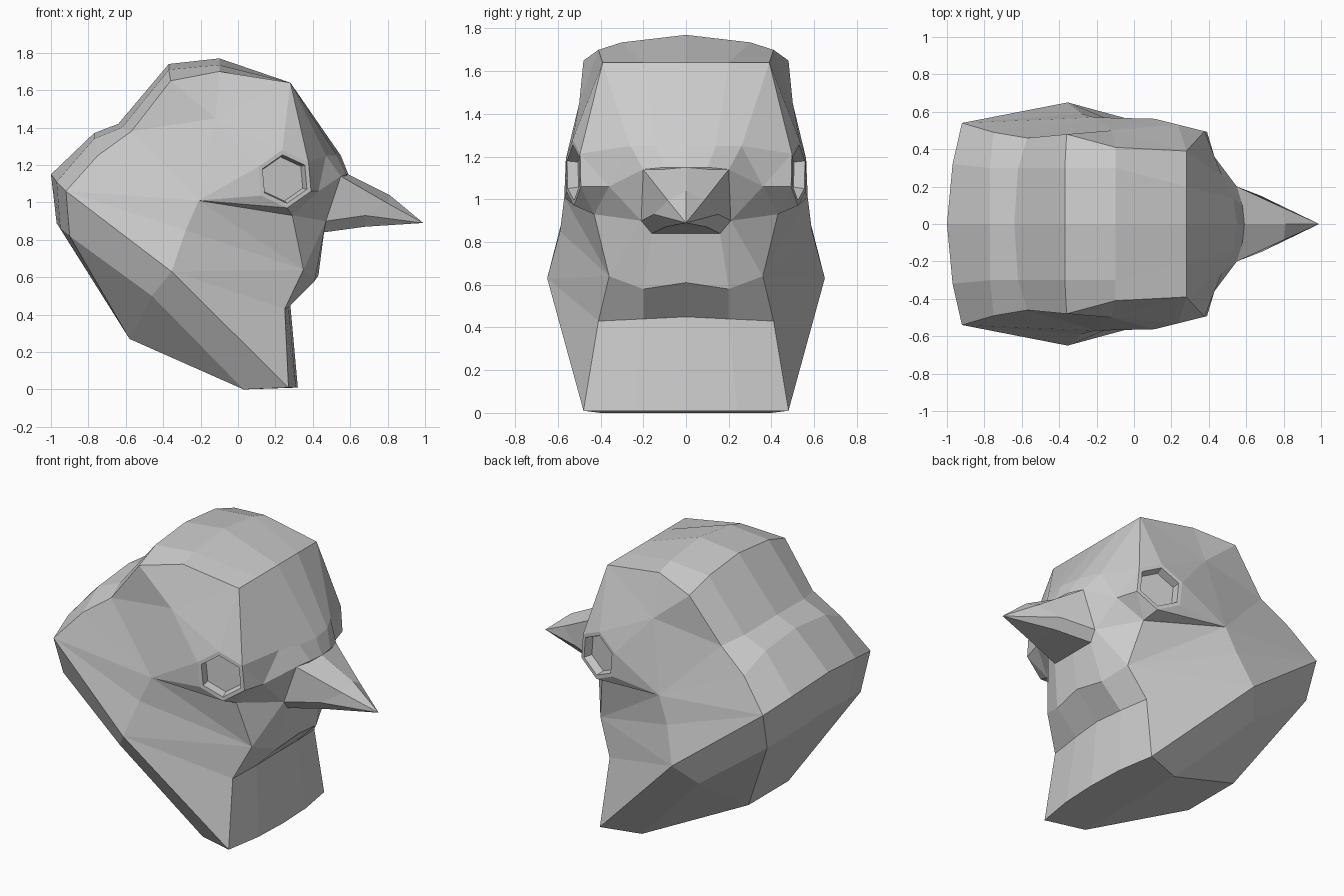
import bpy, bmesh, math
from mathutils import Vector

default_cube = bpy.data.objects.get("Cube")
if default_cube:
    bpy.data.objects.remove(default_cube, do_unlink=True)

# One plain clay colour
clay = bpy.data.materials.new("light_grey_clay")
clay.use_nodes = True
clay.diffuse_color = (0.6, 0.6, 0.6, 1)
clay.node_tree.nodes["Principled BSDF"].inputs["Base Color"].default_value = clay.diffuse_color


def build_mirrored(name, faces, sockets=()):
    """Make a flat-shaded mesh from half-side polygons, mirrored over y = 0."""
    bm = bmesh.new()
    socket_faces = []
    for side in (1, -1):
        for index, polygon in enumerate(faces):
            points = [Vector((x, side * y, z)) for x, y, z in polygon]
            face = bm.faces.new([bm.verts.new(point) for point in points])
            if index in sockets:
                socket_faces.append(face)
    bmesh.ops.remove_doubles(bm, verts=bm.verts[:], dist=0.0005)
    bmesh.ops.recalc_face_normals(bm, faces=bm.faces[:])
    # Eye sockets: a flat rim, then a sunken floor
    if socket_faces:
        bmesh.ops.inset_individual(bm, faces=socket_faces, thickness=0.025)
        bmesh.ops.inset_individual(bm, faces=socket_faces, thickness=0.012, depth=-0.05)
    mesh = bpy.data.meshes.new(name)
    bm.to_mesh(mesh)
    bm.free()
    mesh.materials.append(clay)
    obj = bpy.data.objects.new(name, mesh)
    bpy.context.collection.objects.link(obj)
    return obj


def strip(rows):
    """Quads between neighbouring rows of points."""
    quads = []
    for first, second in zip(rows, rows[1:]):
        for i in range(len(first) - 1):
            quads.append([first[i], first[i + 1], second[i + 1], second[i]])
    return quads


# Rows round the head: centre line, halfway point, side edge
rows = {
    "crown_front": ((.28, 0, 1.64), (.28, .2, 1.64), (.28, .39, 1.64)),
    "crown_top": ((-.1, 0, 1.77), (-.1, .3, 1.735), (-.1, .41, 1.7)),
    "crown_back": ((-.37, 0, 1.74), (-.37, .3, 1.71), (-.36, .48, 1.65)),
    "nape": ((-.64, 0, 1.42), (-.62, .3, 1.4), (-.57, .46, 1.38)),
    "shoulder": ((-.77, 0, 1.37), (-.77, .3, 1.34), (-.75, .49, 1.25)),
    "back_rim": ((-1, 0, 1.15), (-.97, .32, 1.11), (-.92, .54, 1.06)),
    "back_low": ((-.97, 0, .89), (-.95, .27, .86), (-.9, .47, .82)),
    "base_back": ((-.58, 0, .27), (-.58, .1, .27), (-.58, .2, .27)),
    "base_mid": ((.03, 0, 0), (.03, .2, 0), (.03, .4, 0)),
    "base_front": ((.32, 0, .01), (.31, .24, .01), (.27, .48, .01)),
    "throat": ((.28, 0, .45), (.27, .2, .44), (.25, .41, .43)),
    "chin": ((.43, 0, .61), (.41, .2, .58), (.35, .36, .64)),
    "under_beak": ((.46, 0, .84), (.46, .16, .84), (.47, .21, .9)),
    "beak_base": ((.59, 0, 1.15), (.58, .1, 1.15), (.55, .2, 1.14)),
    "brow": ((.55, 0, 1.25), (.53, .14, 1.25), (.47, .26, 1.25)),
}
ring = list(rows.values())
head_faces = strip(ring + ring[:1])

# Points on the side of the head
point = {name: row[-1] for name, row in rows.items()}
point.update(
    flank=(-.355, .65, .63),
    flank_low=(-.46, .53, .5),
    jowl=(-.28, .59, .85),
    cheek_back=(-.21, .57, 1.01),
    temple=(-.12, .5, 1.45),
    cheek_front=(.29, .43, .93),
    lore=(.43, .36, 1.06),
)

# Six-sided eye outline on a plane turned slightly forward
eye_names = ["eye_top", "eye_fore", "eye_fore_low", "eye_low", "eye_aft_low", "eye_aft"]
for i, name in enumerate(eye_names):
    angle = math.radians(95 - 60 * i)
    x = .25 + .155 * math.cos(angle)
    point[name] = (x, .565 - .25 * (x - .1), 1.125 + .155 * math.sin(angle))

side_panels = [
    # Upper side and flank
    "crown_front crown_top temple",
    "crown_top crown_back temple",
    "crown_back nape temple",
    "nape cheek_back temple",
    "nape shoulder cheek_back",
    "shoulder back_rim cheek_back",
    "back_rim jowl cheek_back",
    "back_rim flank jowl",
    # Around the eye
    "temple cheek_back eye_aft",
    "temple eye_aft eye_top",
    "crown_front temple eye_top",
    "crown_front eye_top eye_fore",
    "crown_front eye_fore brow",
    "cheek_back eye_aft_low eye_aft",
    "cheek_back eye_low eye_aft_low",
    # Face between eye and beak
    "brow eye_fore lore",
    "brow lore beak_base",
    "eye_fore eye_fore_low lore",
    "lore under_beak beak_base",
    "lore cheek_front under_beak",
    "eye_fore_low cheek_front lore",
    "eye_fore_low eye_low cheek_front",
    "under_beak cheek_front chin",
    # Cheek and neck
    "cheek_back cheek_front eye_low",
    "cheek_back chin cheek_front",
    "cheek_back jowl chin",
    "jowl flank chin",
    "flank throat chin",
    "flank base_front throat",
    # Lower band and underside
    "back_rim back_low flank_low flank",
    "flank flank_low base_mid base_front",
    "back_low base_back flank_low",
    "flank_low base_back base_mid",
]
head_faces += [[point[name] for name in panel.split()] for panel in side_panels]
head_faces.append([point[name] for name in eye_names])
build_mirrored("bird_head", head_faces, sockets=(len(head_faces) - 1,))

# Beak: half sections from the ridge round to the underside, closing at the tip
tip = (.99, 0, .89)
root = [rows["beak_base"][0], point["beak_base"], point["under_beak"],
        rows["under_beak"][1], rows["under_beak"][0]]
middle = [(.81, 0, 1.04), (.8, .085, .995), (.68, .15, .93), (.68, .1, .87), (.68, 0, .87)]
beak_faces = strip([root, middle])
beak_faces += [[a, b, tip] for a, b in zip(middle, middle[1:])]
beak_faces.append(root)
build_mirrored("beak", beak_faces)
